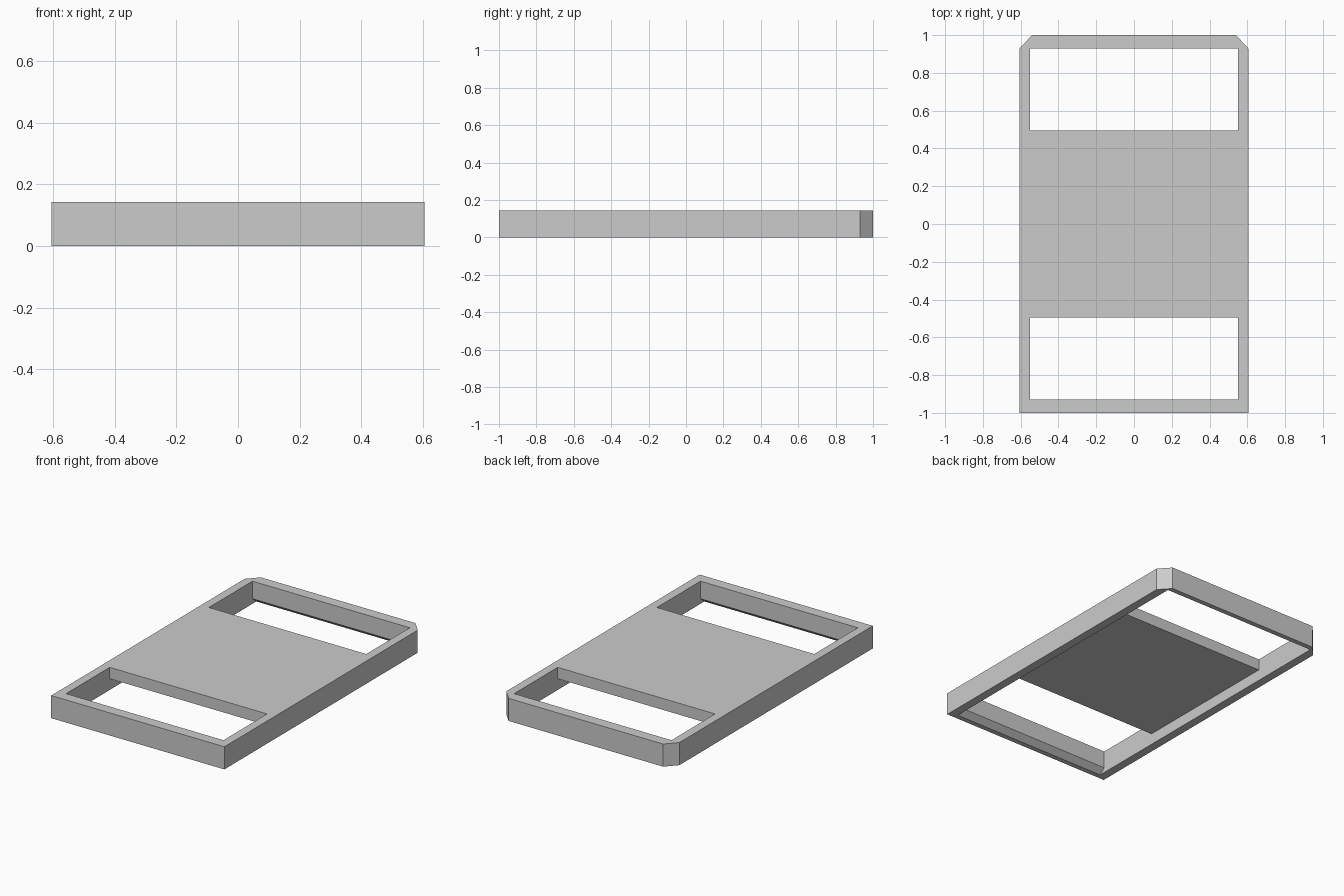
import bpy
import bmesh
from mathutils import Vector

HEIGHT = 0.143

cube = bpy.data.objects.get("Cube")
if cube:
    bpy.data.objects.remove(cube, do_unlink=True)

grey = bpy.data.materials.new("plain grey")
grey.use_nodes = True
colour = (0.6, 0.6, 0.6, 1)
grey.diffuse_color = colour
grey.node_tree.nodes["Principled BSDF"].inputs["Base Color"].default_value = colour


def prism(name, points, direction):
    """Extrude a closed polygon along a direction into a solid object."""
    bm = bmesh.new()
    face = bm.faces.new([bm.verts.new(p) for p in points])
    result = bmesh.ops.extrude_face_region(bm, geom=[face])
    moved = [g for g in result["geom"] if isinstance(g, bmesh.types.BMVert)]
    bmesh.ops.translate(bm, verts=moved, vec=Vector(direction))
    bmesh.ops.recalc_face_normals(bm, faces=bm.faces)
    mesh = bpy.data.meshes.new(name)
    bm.to_mesh(mesh)
    bm.free()
    mesh.materials.append(grey)
    obj = bpy.data.objects.new(name, mesh)
    bpy.context.collection.objects.link(obj)
    return obj


# Outer body with two clipped back corners
right_half = [(0.605, -1), (0.605, 0.93), (0.54, 1)]
outline = right_half + [(-x, y) for x, y in reversed(right_half)]
body = prism("frame_with_panel", [(x, y, 0) for x, y in outline], (0, 0, HEIGHT))

# Cutter profile: both windows, the recess under the panel and the bevelled lower lips
half = [(0.495, 0.071), (0.495, 0.2), (0.93, 0.2), (0.93, 0.032), (0.98, -0.01)]
profile = half + [(-y, z) for y, z in reversed(half)]
cutter = prism("opening_cutter", [(-0.55, y, z) for y, z in profile], (1.1, 0, 0))
cutter.hide_render = True

# Cut the openings out of the body
cut = body.modifiers.new("openings", "BOOLEAN")
cut.operation = "DIFFERENCE"
cut.solver = "EXACT"
cut.object = cutter
bpy.context.view_layer.objects.active = body
bpy.ops.object.modifier_apply(modifier=cut.name)
bpy.data.objects.remove(cutter, do_unlink=True)
